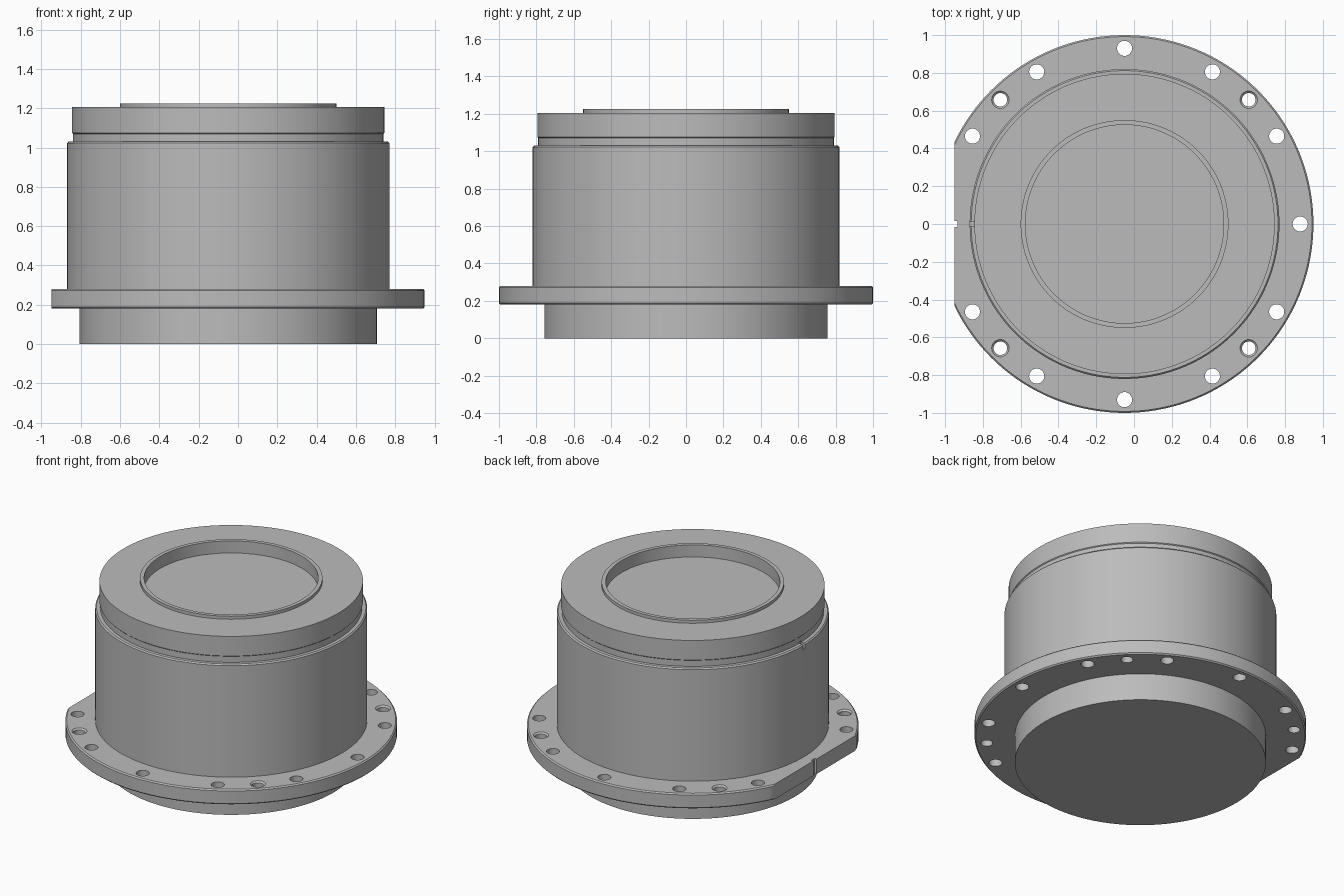
import bpy
import bmesh
from math import radians, cos, sin, tau
from mathutils import Matrix, Vector

AXIS_X = -0.05      # the round body sits off centre because one flange side is flat
SEGMENTS = 144

if "Cube" in bpy.data.objects:
    bpy.data.objects.remove(bpy.data.objects["Cube"], do_unlink=True)

metal = bpy.data.materials.new("grey_metal")
metal.use_nodes = True
GREY = (0.5, 0.5, 0.5, 1)
metal.diffuse_color = GREY
metal.node_tree.nodes["Principled BSDF"].inputs["Base Color"].default_value = GREY


def add_object(name, bm):
    bmesh.ops.recalc_face_normals(bm, faces=bm.faces[:])
    mesh = bpy.data.meshes.new(name)
    bm.to_mesh(mesh)
    bm.free()
    mesh.materials.append(metal)
    obj = bpy.data.objects.new(name, mesh)
    bpy.context.collection.objects.link(obj)
    return obj


def lathe(bm, profile, centre=(AXIS_X, 0), steps=SEGMENTS, closed=False):
    """Revolve (radius, height) points about a vertical axis."""
    cx, cy = centre
    verts = [bm.verts.new((cx + r, cy, z)) for r, z in profile]
    pairs = list(zip(verts, verts[1:]))
    if closed:
        pairs.append((verts[-1], verts[0]))
    edges = [bm.edges.new(p) for p in pairs]
    bmesh.ops.spin(bm, geom=verts + edges, cent=(cx, cy, 0), axis=(0, 0, 1),
                   angle=tau, steps=steps, use_duplicate=False)
    bmesh.ops.remove_doubles(bm, verts=bm.verts[:], dist=0.0001)


def box(name, low, high):
    bm = bmesh.new()
    low, high = Vector(low), Vector(high)
    size = high - low
    bmesh.ops.create_cube(bm, size=1, matrix=Matrix.Translation((low + high) / 2)
                          @ Matrix.Diagonal((*size, 1)))
    return add_object(name, bm)


def cut(obj, cutters):
    """Subtract the cutters, bake the result and discard them."""
    for cutter in cutters:
        cutter.hide_render = True
        mod = obj.modifiers.new("cut", "BOOLEAN")
        mod.operation = "DIFFERENCE"
        mod.solver = "EXACT"
        mod.object = cutter
    graph = bpy.context.evaluated_depsgraph_get()
    mesh = bpy.data.meshes.new_from_object(obj.evaluated_get(graph))
    obj.modifiers.clear()
    obj.data = mesh
    for cutter in cutters:
        bpy.data.objects.remove(cutter, do_unlink=True)


def smooth(obj):
    obj.data.shade_smooth()
    obj.data.set_sharp_from_angle(angle=radians(30))


# Housing: lower spigot, barrel, stepped cap and raised lip around a recess
bm = bmesh.new()
lathe(bm, [(0, 0), (0.757, 0), (0.757, 0.18), (0.82, 0.18),
           (0.82, 1.022), (0.812, 1.03), (0.79, 1.03), (0.79, 1.07),
           (0.795, 1.075), (0.795, 1.205), (0.55, 1.205), (0.55, 1.225),
           (0.525, 1.225), (0.525, 1.145), (0, 1.145)])
housing = add_object("housing", bm)
cut(housing, [box("step_notch_cutter", (AXIS_X - 0.85, -0.01, 0.995),
                  (AXIS_X - 0.785, 0.01, 1.04))])
smooth(housing)

# Flange ring with chamfered edges
c = 0.008
bm = bmesh.new()
lathe(bm, [(0.82, 0.18), (1 - c, 0.18), (1, 0.18 + c),
           (1, 0.28 - c), (1 - c, 0.28), (0.82, 0.28)], closed=True)
flange = add_object("flange", bm)

# Bolt holes all round except at the flat side; diagonal ones are countersunk
bm = bmesh.new()
for angle in (0, 30, 45, 60, 90, 120, 135, 150, 210, 225, 240, 270, 300, 315, 330):
    a = radians(angle)
    if angle % 90 == 45:
        hole = [(0, 0.1), (0.036, 0.1), (0.036, 0.27), (0.046, 0.28),
                (0.046, 0.4), (0, 0.4)]
    else:
        hole = [(0, 0.1), (0.04, 0.1), (0.04, 0.4), (0, 0.4)]
    lathe(bm, hole, (AXIS_X + 0.93 * cos(a), 0.93 * sin(a)), 32)
holes = add_object("hole_cutter", bm)
flat = box("flat_cutter", (-1.3, -1, 0), (-0.95, 1, 0.5))
notch = box("flange_notch_cutter", (-1.2, -0.017, 0.1), (-0.935, 0.017, 0.4))
cut(flange, [holes, flat, notch])
smooth(flange)
